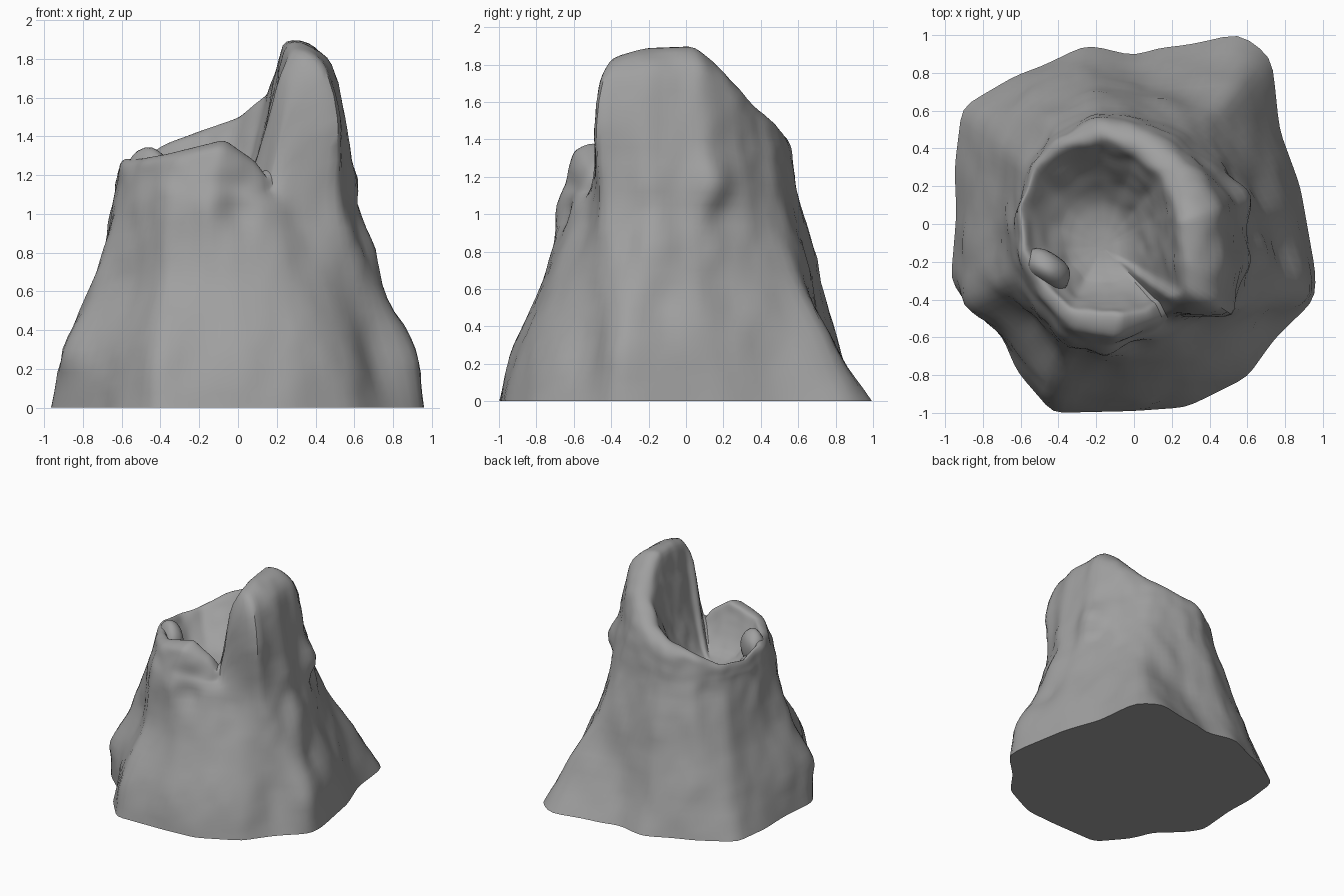
import bpy, bmesh, math
from mathutils import Vector, noise

if "Cube" in bpy.data.objects:
    bpy.data.objects.remove(bpy.data.objects["Cube"])

C = Vector((-0.05, -0.08, 0))      # axis of the crater
N = 112                            # samples around
STEPS = 6                          # samples between rings

# Horizontal outlines of the mountain flank
base = [(.96, -.25), (.88, .2), (.77, .5), (.73, .88), (.56, 1.01), (.3, .95), (.12, .93), (0, .89),
        (-.25, .95), (-.5, .83), (-.62, .79), (-.91, .62), (-.95, .3), (-.94, .05), (-.97, -.3),
        (-.88, -.43), (-.7, -.59), (-.62, -.78), (-.43, -1.0), (0, -.99), (.28, -.97), (.6, -.81),
        (.75, -.6), (.96, -.4)]
low = [(.92, -.28), (.83, .1), (.7, .42), (.58, .79), (.4, .8), (.1, .77), (-.25, .82), (-.55, .74),
       (-.8, .52), (-.86, .1), (-.9, -.3), (-.87, -.44), (-.68, -.56), (-.44, -.9), (0, -.92), (.3, -.88),
       (.57, -.72), (.67, -.51), (.9, -.4)]
middle = [(.73, -.22), (.68, .08), (.55, .36), (.43, .6), (.2, .66), (-.2, .71), (-.5, .6), (-.68, .38),
          (-.73, 0), (-.73, -.32), (-.58, -.48), (-.38, -.69), (0, -.75), (.25, -.7), (.45, -.58), (.67, -.41)]
high = [(.61, -.2), (.59, .1), (.46, .32), (.28, .5), (0, .59), (-.2, .62), (-.42, .53), (-.57, .32),
        (-.64, 0), (-.64, -.2), (-.54, -.42), (-.37, -.63), (-.14, -.69), (.12, -.61), (.3, -.51), (.53, -.46)]
# Shoulder just below the rim, and the rim crest itself with the tall horn on the right
shoulder = [(.55, -.2, 1.5), (.53, .1, 1.46), (.41, .29, 1.36), (.24, .45, 1.34), (0, .55, 1.33),
            (-.2, .58, 1.27), (-.42, .48, 1.2), (-.55, .31, 1.17), (-.62, .05, 1.16), (-.61, -.2, 1.2),
            (-.51, -.38, 1.18), (-.34, -.58, 1.2), (-.12, -.65, 1.18), (.12, -.56, 1.13),
            (.19, -.49, 1.12), (.25, -.49, 1.38), (.52, -.48, 1.5)]
crest = [(.26, -.2, 1.88), (.25, .02, 1.89), (.23, .11, 1.82), (.15, .25, 1.62), (0, .39, 1.49),
         (-.17, .45, 1.43), (-.36, .41, 1.36), (-.52, .28, 1.25), (-.59, .08, 1.24), (-.57, -.14, 1.28),
         (-.48, -.29, 1.28), (-.33, -.45, 1.31), (-.07, -.49, 1.38), (.08, -.45, 1.27),
         (.13, -.4, 1.17), (.2, -.4, 1.68), (.27, -.36, 1.83)]


def resample(points, z=None, passes=1):
    """Closed outline -> N points evenly spread in angle about the axis."""
    pts = [Vector((p[0], p[1], p[2] if z is None else z)) for p in points]
    ang = lambda p: math.atan2(p.y - C.y, p.x - C.x) % math.tau
    keyed = sorted(((ang(p), p) for p in pts), key=lambda k: k[0])
    keyed = [(keyed[-1][0] - math.tau, keyed[-1][1])] + keyed + [(keyed[0][0] + math.tau, keyed[0][1])]
    out = []
    for i in range(N):
        a = math.tau * i / N
        for (a0, p0), (a1, p1) in zip(keyed, keyed[1:]):
            if a0 <= a <= a1:
                out.append(p0.lerp(p1, (a - a0) / max(a1 - a0, 1e-6)))
                break
    for _ in range(passes):
        out = [(out[i - 1] + out[i] * 2 + out[(i + 1) % N]) / 4 for i in range(N)]
    return out


def shrink(ring, scale, floor_z, fall):
    """Crater ring: pull the crest inwards and down towards the floor."""
    mid = Vector((-.17, -.12, 0))
    return [Vector((mid.x + (p.x - mid.x) * scale, mid.y + (p.y - mid.y) * scale,
                    p.z + (floor_z - p.z) * fall)) for p in ring]


def spline(a, b, c, d, t):
    return (b * 2 + (c - a) * t + (a * 2 - b * 5 + c * 4 - d) * t * t
            + (b * 3 - a - c * 3 + d) * t ** 3) / 2


# Lumps and hollows on the flank: (x, y, z, size, push outwards)
lumps = [(.7, -.15, .87, .12, .035), (.58, .15, 1.17, .11, .06), (.6, -.2, 1.17, .1, .025),
         (.56, .2, .98, .1, -.03), (.8, -.15, .5, .13, -.035), (.72, .2, .6, .16, -.02),
         (.0, -.66, 1.0, .1, -.03), (-.6, -.5, .6, .18, -.03), (-.25, .68, .8, .18, .02),
         (-.75, .15, .55, .18, -.02), (.25, .72, .5, .18, -.03), (-.88, -.4, .3, .14, .03)]


def roughen(p):
    out = Vector((p.x - C.x, p.y - C.y, 0)).normalized()
    fade = min(1, p.z / .2)
    push = noise.noise(Vector((p.x * 4.5, p.y * 4.5, p.z * 2.2))) * .02
    push += noise.noise(p * 10) * .01
    for x, y, z, size, amount in lumps:
        push += amount * math.exp(-(p - Vector((x, y, z))).length_squared / size ** 2)
    return p + out * push * fade


# Stack of rings from the foot, over the rim, down to the crater floor
s, c = resample(shoulder), resample(crest)
brow = [Vector((a.x * .68 + b.x * .32, a.y * .68 + b.y * .32, a.z * .2 + b.z * .8)) for a, b in zip(s, c)]
rings = [resample(base, 0), resample(low, .3), resample(middle, .7), resample(high, 1.05), s, brow, c,
         shrink(c, .86, 1.0, .26), shrink(c, .66, 1.0, .62), shrink(c, .44, 1.0, .9),
         shrink(c, .24, 1.0, 1), shrink(c, .06, .99, 1)]

bm = bmesh.new()
rows = []
last = len(rings) - 1
for k in range(last):
    for j in range(STEPS + (k == last - 1)):
        q = [rings[max(0, min(last, k + o))] for o in (-1, 0, 1, 2)]
        row = []
        for i in range(N):
            p = spline(q[0][i], q[1][i], q[2][i], q[3][i], j / STEPS)
            row.append(bm.verts.new(roughen(p) if k < 9 else p))
        rows.append(row)
for r0, r1 in zip(rows, rows[1:]):
    for i in range(N):
        n = (i + 1) % N
        bm.faces.new((r0[i], r0[n], r1[n], r1[i]))
bm.faces.new(rows[-1])
bm.faces.new(rows[0][::-1])
mesh = bpy.data.meshes.new("mountain")
bm.to_mesh(mesh)
bm.free()
mountain = bpy.data.objects.new("mountain", mesh)
bpy.context.collection.objects.link(mountain)

# Small leaning boulder on the left of the rim
bpy.ops.mesh.primitive_ico_sphere_add(subdivisions=3, radius=1, location=(-.46, -.24, 1.2))
knob = bpy.context.object
knob.name = "rim_boulder"
knob.scale = (.14, .09, .14)
knob.rotation_euler = (0, .3, -.7)
for v in knob.data.vertices:
    v.co *= 1 + .2 * noise.noise(v.co * .9)

# Mid-grey rock, smooth shading with sharp creases kept
rock = bpy.data.materials.new("grey_rock")
rock.diffuse_color = (.35, .35, .35, 1)
rock.use_nodes = True
rock.node_tree.nodes["Principled BSDF"].inputs["Base Color"].default_value = rock.diffuse_color
for ob in (mountain, knob):
    ob.data.materials.append(rock)
    bpy.ops.object.select_all(action='DESELECT')
    ob.select_set(True)
    bpy.context.view_layer.objects.active = ob
    bpy.ops.object.shade_smooth_by_angle(angle=math.radians(40))
